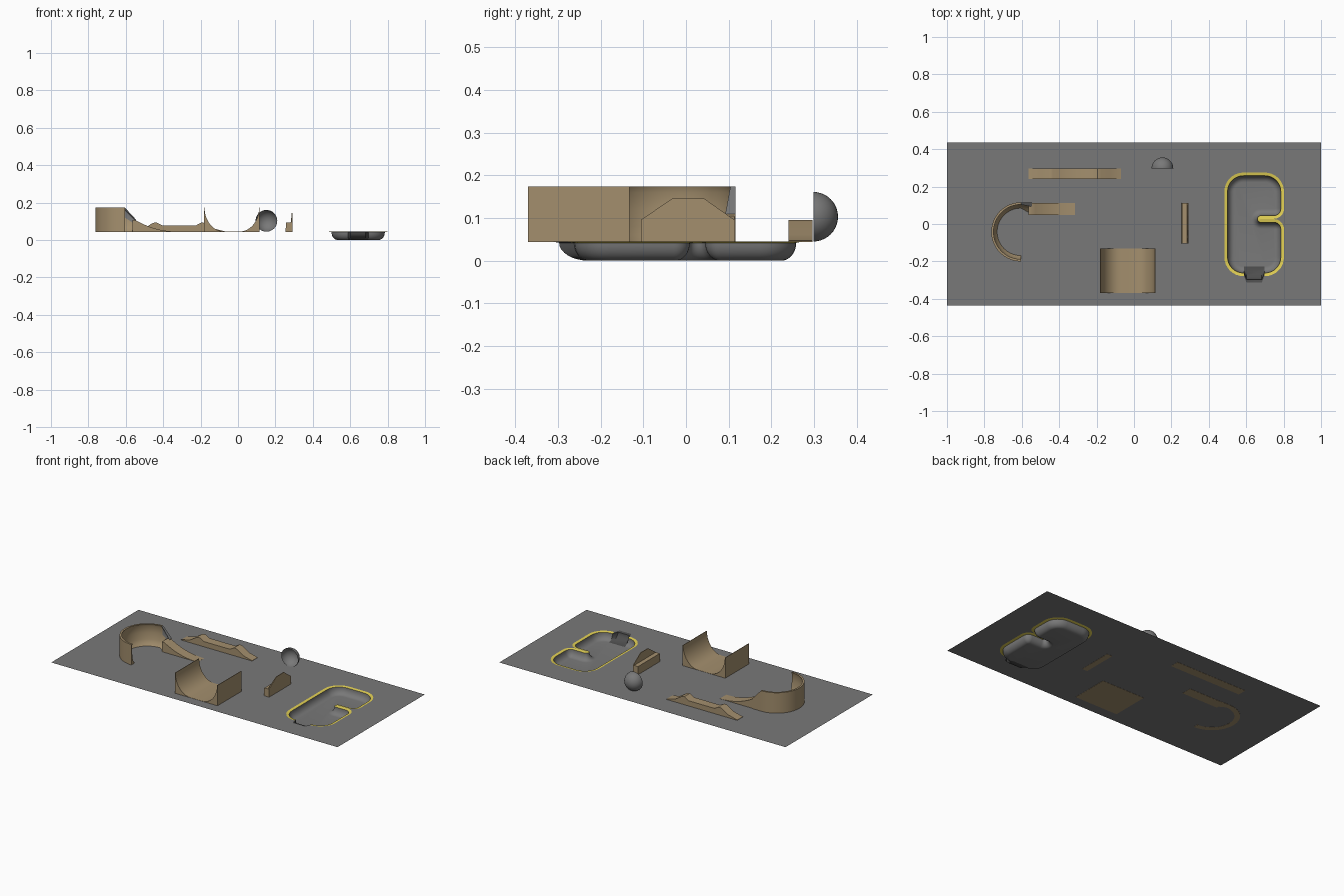
import bpy, bmesh, math
from mathutils import Vector

if "Cube" in bpy.data.objects:
    bpy.data.objects.remove(bpy.data.objects["Cube"])

G = 0.045          # ground level
LOW = 0.044        # underside of the obstacles


def material(name, rgb):
    m = bpy.data.materials.new(name)
    m.diffuse_color = (*rgb, 1)
    m.use_nodes = True
    m.node_tree.nodes["Principled BSDF"].inputs["Base Color"].default_value = m.diffuse_color
    return m


CONCRETE = material("grey concrete", (0.19, 0.19, 0.19))
WOOD = material("tan wood", (0.37, 0.275, 0.155))
YELLOW = material("yellow coping", (0.76, 0.63, 0.09))
DARK = material("dark grey", (0.075, 0.075, 0.075))


def finish(name, bm, mats, rule=None, recalc=True, angle=35):
    """Turn a bmesh into an object; rule(centre) gives the material index."""
    if recalc:
        bmesh.ops.recalc_face_normals(bm, faces=bm.faces)
    else:
        up = sum(f.normal.z * f.calc_area() for f in bm.faces)
        bm.normal_update()
        up = sum(f.normal.z * f.calc_area() for f in bm.faces)
        if up < 0:
            bmesh.ops.reverse_faces(bm, faces=bm.faces)
    if rule:
        for f in bm.faces:
            f.material_index = rule(f.calc_center_median())
    me = bpy.data.meshes.new(name)
    bm.to_mesh(me)
    bm.free()
    for m in mats:
        me.materials.append(m)
    ob = bpy.data.objects.new(name, me)
    bpy.context.scene.collection.objects.link(ob)
    bpy.ops.object.select_all(action='DESELECT')
    ob.select_set(True)
    bpy.context.view_layer.objects.active = ob
    bpy.ops.object.shade_smooth_by_angle(angle=math.radians(angle))
    return ob


def loft(rings, cap_start=False, cap_end=False):
    """Bridge closed rings of equal length."""
    bm = bmesh.new()
    vs = [[bm.verts.new(p) for p in r] for r in rings]
    n = len(rings[0])
    for a, b in zip(vs, vs[1:]):
        for i in range(n):
            j = (i + 1) % n
            bm.faces.new((a[i], a[j], b[j], b[i]))
    if cap_start:
        bm.faces.new(vs[0][::-1])
    if cap_end:
        bm.faces.new(vs[-1])
    return bm


def extrude_y(name, profile, y0, y1):
    rings = [[(x, y, z) for x, z in profile] for y in (y0, y1)]
    return finish(name, loft(rings, True, True), [WOOD])


# Pool outline: rounded rectangle with a tongue on the right and a roll-in at the front
DEPTH_IN = 0.035


def pool_ring(i, z):
    x0, x1, y0, y1 = 0.50 + i, 0.785 - i, -0.262 + i, 0.258 - i
    c, w, xt = 0.027, 0.018 + i, 0.66 - i
    R, f = 0.085 - i, 0.037 - i
    b = 0.035 * min(1, 1 - i / DEPTH_IN)
    corners = [(x0, y0, R), (0.588, y0, 0), (0.602, y0 - b, 0), (0.683, y0 - b, 0),
               (0.697, y0, 0), (x1, y0, R), (x1, c - w, f), (xt, c - w, w * 0.98),
               (xt, c + w, w * 0.98), (x1, c + w, f), (x1, y1, R), (x0, y1, R)]
    pts = []
    for k, (x, y, r) in enumerate(corners):
        p = Vector((x, y))
        if r == 0:
            pts.append((x, y, z))
            continue
        u = (Vector(corners[k - 1][:2]) - p).normalized()
        v = (Vector(corners[(k + 1) % len(corners)][:2]) - p).normalized()
        for s in range(9):
            t = math.pi / 2 * s / 8
            q = p + (u + v) * r - v * r * math.cos(t) - u * r * math.sin(t)
            pts.append((q.x, q.y, z))
    return pts


def in_roll(c):
    return 1 if 0.59 < c.x < 0.695 and c.y < -0.227 else 0


RIM = 0.042
rim_outer = pool_ring(-0.017, G)

# Ground sheet with the pool opening
bm = bmesh.new()
for loop in ([(-1, -.435, G), (1, -.435, G), (1, .435, G), (-1, .435, G)], rim_outer):
    vs = [bm.verts.new(p) for p in loop]
    for i in range(len(vs)):
        bm.edges.new((vs[i - 1], vs[i]))
bmesh.ops.triangle_fill(bm, use_beauty=True, use_dissolve=False,
                        edges=bm.edges[:], normal=(0, 0, 1))
finish("ground", bm, [CONCRETE], recalc=False)

# Pool coping
finish("pool_coping", loft([rim_outer, pool_ring(0, RIM)]), [YELLOW, DARK], in_roll, False)

# Pool bowl
rings = []
for s in range(9):
    a = math.pi / 2 * s / 8
    rings.append(pool_ring(DEPTH_IN * (1 - math.cos(a)), RIM * (1 - math.sin(a))))
finish("pool_bowl", loft(rings, cap_end=True), [CONCRETE, DARK], in_roll, False)

# Half pipe
N = 12
arc = [(math.sin(math.pi / 2 * k / N), 1 - math.cos(math.pi / 2 * k / N)) for k in range(N + 1)]
left = [(-0.075 - 0.104 * s, 0.046 + 0.128 * h) for s, h in reversed(arc)]
right = [(0.010 + 0.103 * s, 0.046 + 0.128 * h) for s, h in arc]
extrude_y("half_pipe", [(-0.182, LOW), (-0.182, 0.174)] + left + right
          + [(0.116, 0.174), (0.116, LOW)], -0.37, -0.132)

# Curved wall, dropping at its back end into the tail ramp
SECTION = [(0, LOW), (0, .174), (.012, .174), (.006, .160), (.007, .12),
           (.013, .08), (.02, .06), (.032, LOW)]
CX, CY, R = -0.605, -0.042, 0.158
rings = []
for k in range(33):
    a = math.radians(270 - 180 * k / 32)
    rings.append([(CX + math.cos(a) * (R - d), CY + math.sin(a) * (R - d), z)
                  for d, z in SECTION])
rings.append([(-0.545, CY + R - 2 * d, LOW + (z - LOW) * 0.5) for d, z in SECTION])
finish("curved_wall", loft(rings, True, True), [WOOD, CONCRETE],
       lambda c: 1 if c.x > -0.6 and c.z > 0.095 else 0)

# Tail ramp
tail = [(-0.565, LOW), (-0.565, 0.108)]
for k in range(11):
    t = k / 10
    tail.append((-0.55 + 0.235 * t, 0.0455 + 0.062 * (1 - t) ** 2.2))
extrude_y("tail_ramp", tail + [(-0.315, LOW)], 0.048, 0.113)

# Long box with raised ends
extrude_y("long_box", [(-.565, LOW), (-.565, .047), (-.50, .064), (-.455, .092), (-.435, .094),
                       (-.405, .078), (-.225, .078), (-.195, .095), (-.175, .091),
                       (-.13, .062), (-.07, .047), (-.07, LOW)], 0.24, 0.296)

# Small wall ride with a sloped-shoulder back plate
rings = []
for y, h in ((-.105, .096), (-.032, .146), (.042, .146), (.113, .096)):
    rings.append([(x, y, z) for x, z in ((.254, LOW), (.257, .094), (.283, .0955),
                                         (.287, h), (.291, h), (.291, LOW))])
finish("wall_ride", loft(rings, True, True), [WOOD], angle=20)

# Open half-sphere shell
bm = bmesh.new()
bmesh.ops.create_uvsphere(bm, u_segments=32, v_segments=20, radius=0.058)
bmesh.ops.delete(bm, geom=[v for v in bm.verts if v.co.y < -1e-4], context='VERTS')
bmesh.ops.translate(bm, verts=bm.verts, vec=(0.152, 0.298, 0.103))
finish("half_sphere", bm, [CONCRETE], angle=60)
